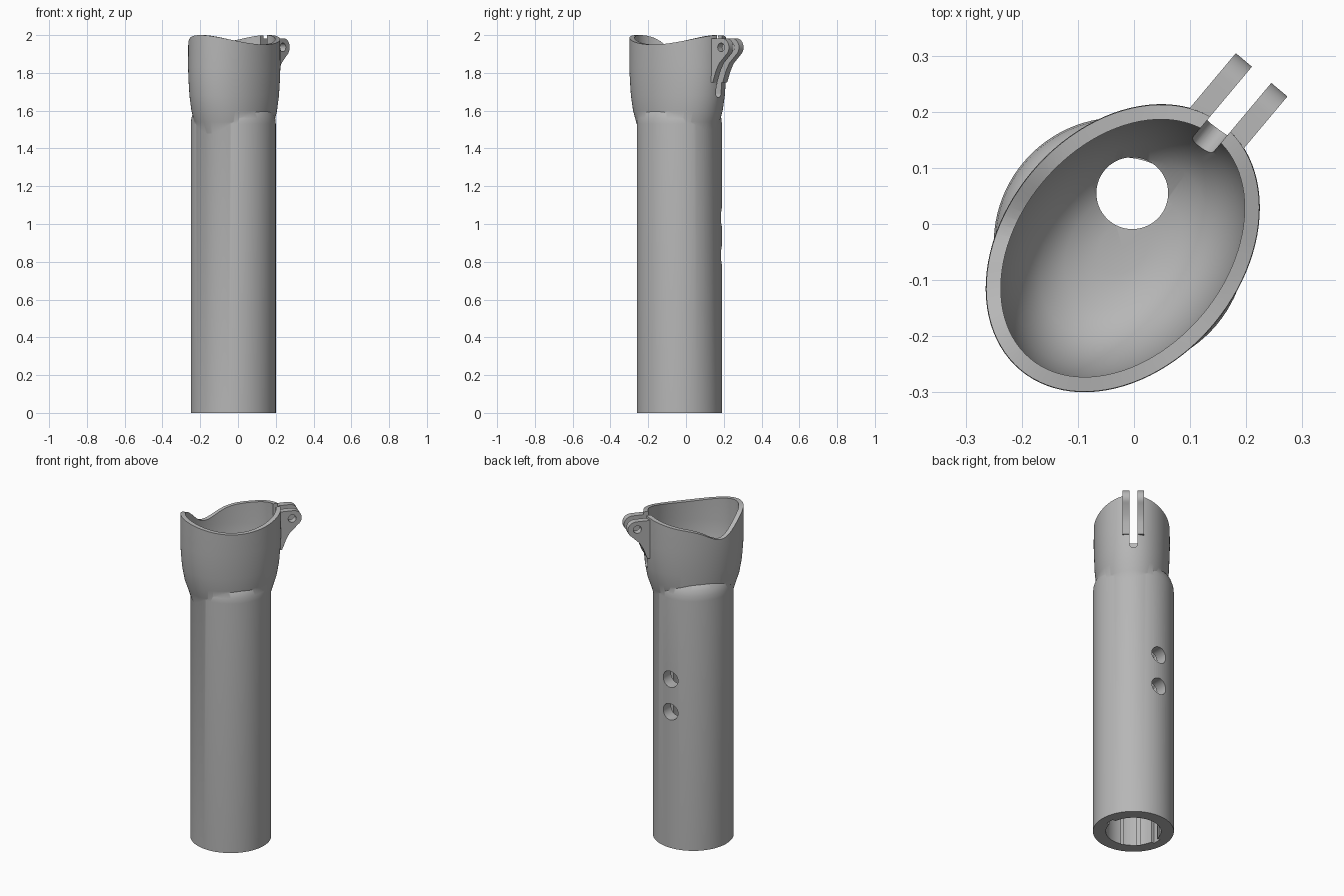
import bpy, bmesh, math
from mathutils import Matrix, Vector

cube = bpy.data.objects.get("Cube")
if cube:
    bpy.data.objects.remove(cube, do_unlink=True)

grey = bpy.data.materials.new("plain_grey")
grey.use_nodes = True
GREY = (0.47, 0.47, 0.47, 1)
grey.diffuse_color = GREY
grey.node_tree.nodes["Principled BSDF"].inputs["Base Color"].default_value = GREY

SEG = 96
TURN = math.radians(50)      # the clamp and the cup's long axis point this way


def make(name, bm, matrix=None):
    bmesh.ops.recalc_face_normals(bm, faces=bm.faces)
    me = bpy.data.meshes.new(name)
    bm.to_mesh(me)
    bm.free()
    if matrix:
        me.transform(matrix)
    me.materials.append(grey)
    ob = bpy.data.objects.new(name, me)
    bpy.context.collection.objects.link(ob)
    return ob


def rim_height(t):
    """Saddle-shaped rim with one deeper dip on the rear side."""
    dip = math.exp(-((math.degrees(t) - 115) / 24) ** 2)
    return 2.0 - 0.05 * math.sin(t) ** 2 - 0.08 * dip


def loft(name, rings, centre=(0, 0), matrix=None, seg=SEG):
    """Closed solid through elliptical rings (a, b, z); z None follows the rim."""
    bm = bmesh.new()
    loops = []
    for a, b, z in rings:
        loop = []
        for i in range(seg):
            t = 2 * math.pi * i / seg
            h = rim_height(t) if z is None else z
            loop.append(bm.verts.new((centre[0] + a * math.cos(t),
                                      centre[1] + b * math.sin(t), h)))
        loops.append(loop)
    for lo, hi in zip(loops, loops[1:]):
        for i in range(seg):
            j = (i + 1) % seg
            bm.faces.new((lo[i], lo[j], hi[j], hi[i]))
    for loop in (loops[0], loops[-1]):
        mid = sum((v.co for v in loop), Vector()) / seg
        pole = bm.verts.new(mid)
        for i in range(seg):
            bm.faces.new((loop[i], loop[(i + 1) % seg], pole))
    return make(name, bm, matrix)


def box(name, lo, hi, matrix=None):
    bm = bmesh.new()
    bmesh.ops.create_cube(bm, size=1)
    lo, hi = Vector(lo), Vector(hi)
    for v in bm.verts:
        v.co = Vector(v.co[k] * (hi[k] - lo[k]) + (hi[k] + lo[k]) / 2 for k in range(3))
    return make(name, bm, matrix)


def combine(target, other, operation):
    other.hide_render = True
    mod = target.modifiers.new(other.name, 'BOOLEAN')
    mod.operation, mod.solver, mod.object = operation, 'EXACT', other
    bpy.context.view_layer.objects.active = target
    bpy.ops.object.modifier_apply(modifier=mod.name)
    bpy.data.objects.remove(other, do_unlink=True)


def spun(angle):
    return Matrix.Rotation(angle, 4, 'Z')


LIE = Matrix.Rotation(math.pi / 2, 4, 'Y')    # lays an upright solid along x
CUP = (-0.003, -0.009)

# Tube with rounded shoulder
R = 0.225
body = loft("socket_tube", [(R, R, 0), (R, R, 1.53), (0.222, 0.222, 1.56),
                            (0.212, 0.212, 1.59), (0.195, 0.195, 1.615),
                            (0.17, 0.17, 1.63)])

# Oval cup flaring out of the tube
cup = loft("cup", [(0.205, 0.15, 1.42), (0.222, 0.175, 1.48), (0.24, 0.19, 1.54),
                   (0.26, 0.2, 1.6), (0.274, 0.207, 1.68), (0.281, 0.21, 1.76),
                   (0.284, 0.212, 1.83), (0.283, 0.211, None),
                   (0.24, 0.17, None)], CUP)
combine(body, cup, 'UNION')

# Clamp lug, later split in two by the slot
profile = [(0.264, 1.75), (0.264, 1.983)]
for k in range(13):
    t = math.radians(90 - 12 * k)
    profile.append((0.345 + 0.048 * math.cos(t), 1.935 + 0.048 * math.sin(t)))
profile += [(0.325, 1.85), (0.303, 1.81), (0.288, 1.77), (0.28, 1.75)]
bm = bmesh.new()
face = bm.faces.new([bm.verts.new((x, -0.06, z)) for x, z in profile])
ext = bmesh.ops.extrude_face_region(bm, geom=[face])
bmesh.ops.translate(bm, vec=(0, 0.12, 0),
                    verts=[g for g in ext["geom"] if isinstance(g, bmesh.types.BMVert)])
combine(body, make("clamp_lug", bm), 'UNION')

# Bowl inside the cup
bowl = loft("bowl", [(0.05, 0.04, 1.55), (0.12, 0.09, 1.56), (0.175, 0.127, 1.59),
                     (0.21, 0.152, 1.63), (0.236, 0.17, 1.69), (0.25, 0.181, 1.76),
                     (0.257, 0.185, 1.84), (0.256, 0.184, 2.2)], CUP)
combine(body, bowl, 'DIFFERENCE')

# Bore from below, and the small passage between bore and bowl
combine(body, loft("bore", [(0.154, 0.154, -0.1), (0.154, 0.154, 1.3)]), 'DIFFERENCE')
combine(body, loft("passage", [(0.064, 0.064, 1.2), (0.064, 0.064, 1.8)],
                   (0.083, 0.041), seg=64), 'DIFFERENCE')

# Key grooves on both sides of the bore
for angle in (-TURN, math.pi - TURN):
    combine(body, box("groove", (0.1, -0.025, -0.1), (0.172, 0.025, 1.28),
                      spun(angle)), 'DIFFERENCE')

# Clamp slot with a round lower end
W = 0.0225
combine(body, box("slot", (0.2, -W, 1.692), (0.5, W, 2.2)), 'DIFFERENCE')
combine(body, loft("slot_end", [(W, W, 0.2), (W, W, 0.5)], seg=32,
                   matrix=Matrix.Translation((0, 0, 1.692)) @ LIE), 'DIFFERENCE')

# Pin hole through the clamp lugs
combine(body, loft("pin_hole", [(0.023, 0.023, -0.2), (0.023, 0.023, 0.2)], seg=32,
                   matrix=Matrix.Translation((0.338, 0, 1.935))
                   @ Matrix.Rotation(math.pi / 2, 4, 'X')), 'DIFFERENCE')

# Two screw holes in the back of the tube
for z in (0.835, 1.035):
    combine(body, loft("screw_hole", [(0.05, 0.05, 0.08), (0.05, 0.05, 0.3)], seg=40,
                       matrix=Matrix.Translation((0, 0, z))
                       @ spun(math.pi / 2 - TURN) @ LIE), 'DIFFERENCE')

# Turn into place and smooth
body.data.transform(Matrix.Translation((-0.025, -0.035, 0)) @ spun(TURN))
bpy.ops.object.select_all(action='DESELECT')
body.select_set(True)
bpy.context.view_layer.objects.active = body
bpy.ops.object.shade_smooth_by_angle(angle=math.radians(35))
